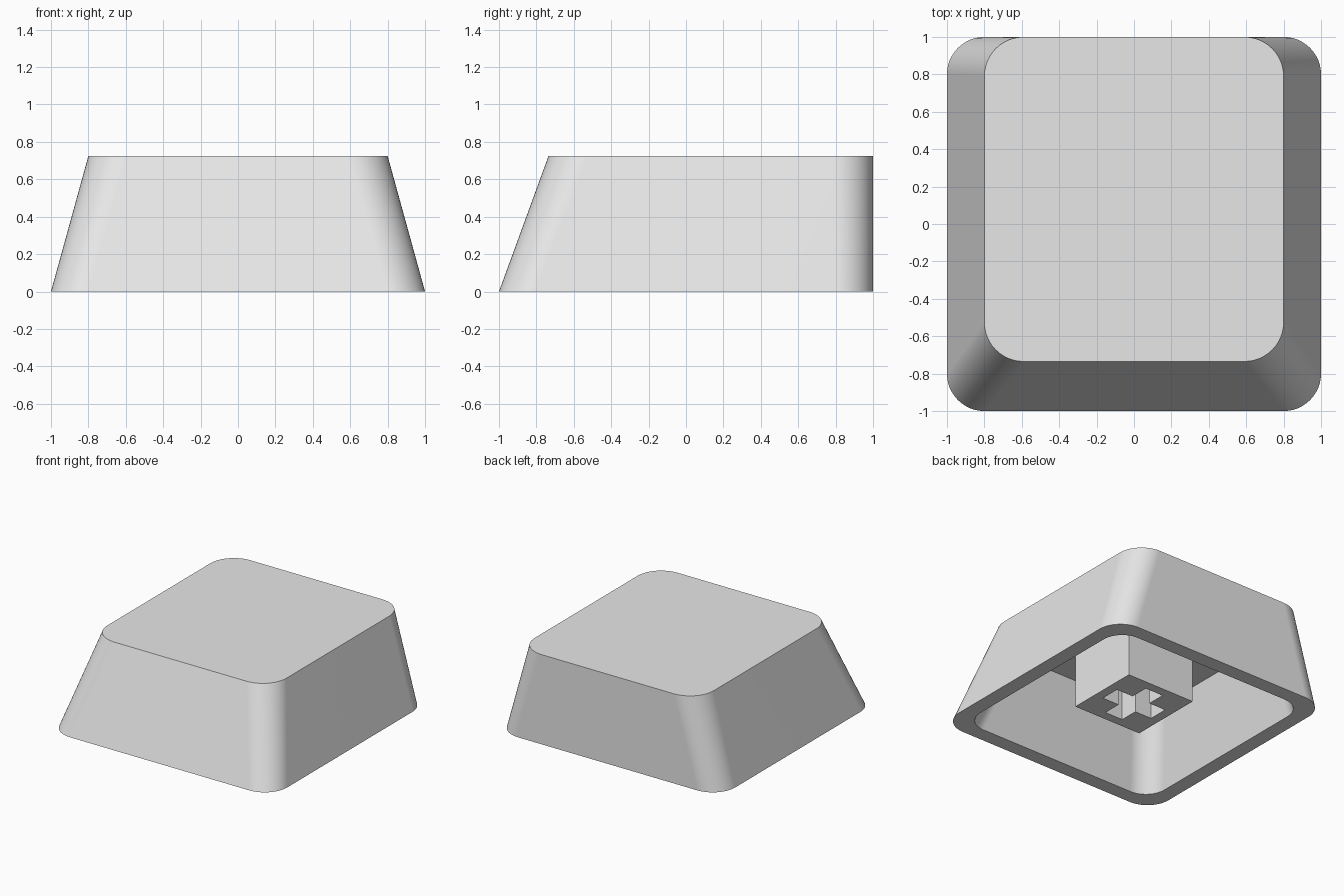
import bpy, bmesh, math

if "Cube" in bpy.data.objects:
    bpy.data.objects.remove(bpy.data.objects["Cube"])

grey = bpy.data.materials.new("light grey plastic")
grey.diffuse_color = (0.8, 0.8, 0.8, 1)
grey.use_nodes = True
grey.node_tree.nodes["Principled BSDF"].inputs["Base Color"].default_value = grey.diffuse_color


def make_object(name, bm):
    bmesh.ops.recalc_face_normals(bm, faces=bm.faces)
    mesh = bpy.data.meshes.new(name)
    bm.to_mesh(mesh)
    bm.free()
    mesh.materials.append(grey)
    obj = bpy.data.objects.new(name, mesh)
    bpy.context.collection.objects.link(obj)
    return obj


def rounded_ring(bm, half_x, front, back, radius, z, steps=12):
    """Rounded rectangle, counter-clockwise from the right back corner."""
    corners = [(1, back - radius, 0), (-1, back - radius, 90),
               (-1, front + radius, 180), (1, front + radius, 270)]
    ring = []
    for side, cy, start in corners:
        for i in range(steps + 1):
            a = math.radians(start + 90 * i / steps)
            ring.append(bm.verts.new((side * (half_x - radius) + radius * math.cos(a),
                                      cy + radius * math.sin(a), z)))
    return ring


def bridge(bm, a, b):
    n = len(a)
    for i in range(n):
        j = (i + 1) % n
        bm.faces.new((a[i], a[j], b[j], b[i]))


def prism(name, points, z0, z1):
    bm = bmesh.new()
    low = [bm.verts.new((x, y, z0)) for x, y in points]
    high = [bm.verts.new((x, y, z1)) for x, y in points]
    bridge(bm, low, high)
    bm.faces.new(low)
    bm.faces.new(high)
    return make_object(name, bm)


# Hollow tapered cap: closed top, upright back, open underside
bm = bmesh.new()
inner_top = rounded_ring(bm, 0.715, -0.665, 0.88, 0.18, 0.58)
inner_low = rounded_ring(bm, 0.88, -0.88, 0.88, 0.176, 0)
outer_low = rounded_ring(bm, 1, -1, 1, 0.2, 0)
outer_top = rounded_ring(bm, 0.80, -0.735, 1, 0.21, 0.725)
bm.faces.new(inner_top)
bridge(bm, inner_top, inner_low)
bridge(bm, inner_low, outer_low)
bridge(bm, outer_low, outer_top)
bm.faces.new(outer_top)
cap = make_object("cap_shell", bm)
bpy.context.view_layer.objects.active = cap
cap.select_set(True)
bpy.ops.object.shade_smooth_by_angle(angle=math.radians(30))
weighted = cap.modifiers.new("flat_sides", 'WEIGHTED_NORMAL')
weighted.keep_sharp = True

# Square mounting post under the top
H = 0.305
post = prism("mounting_post", [(-H, -H), (H, -H), (H, H), (-H, H)], 0.09, 0.58)

# Cross-shaped socket in the post
L, W = 0.23, 0.08
arm = [(L, -W), (L, W), (W, W)]
cross = []
for turn in range(4):
    for x, y in arm:
        for _ in range(turn):
            x, y = -y, x
        cross.append((x, y))
cutter = prism("socket_cutter", cross, 0.0, 0.53)
cutter.hide_render = True
cutter.hide_viewport = True
cut = post.modifiers.new("socket", 'BOOLEAN')
cut.operation = 'DIFFERENCE'
cut.solver = 'EXACT'
cut.object = cutter
